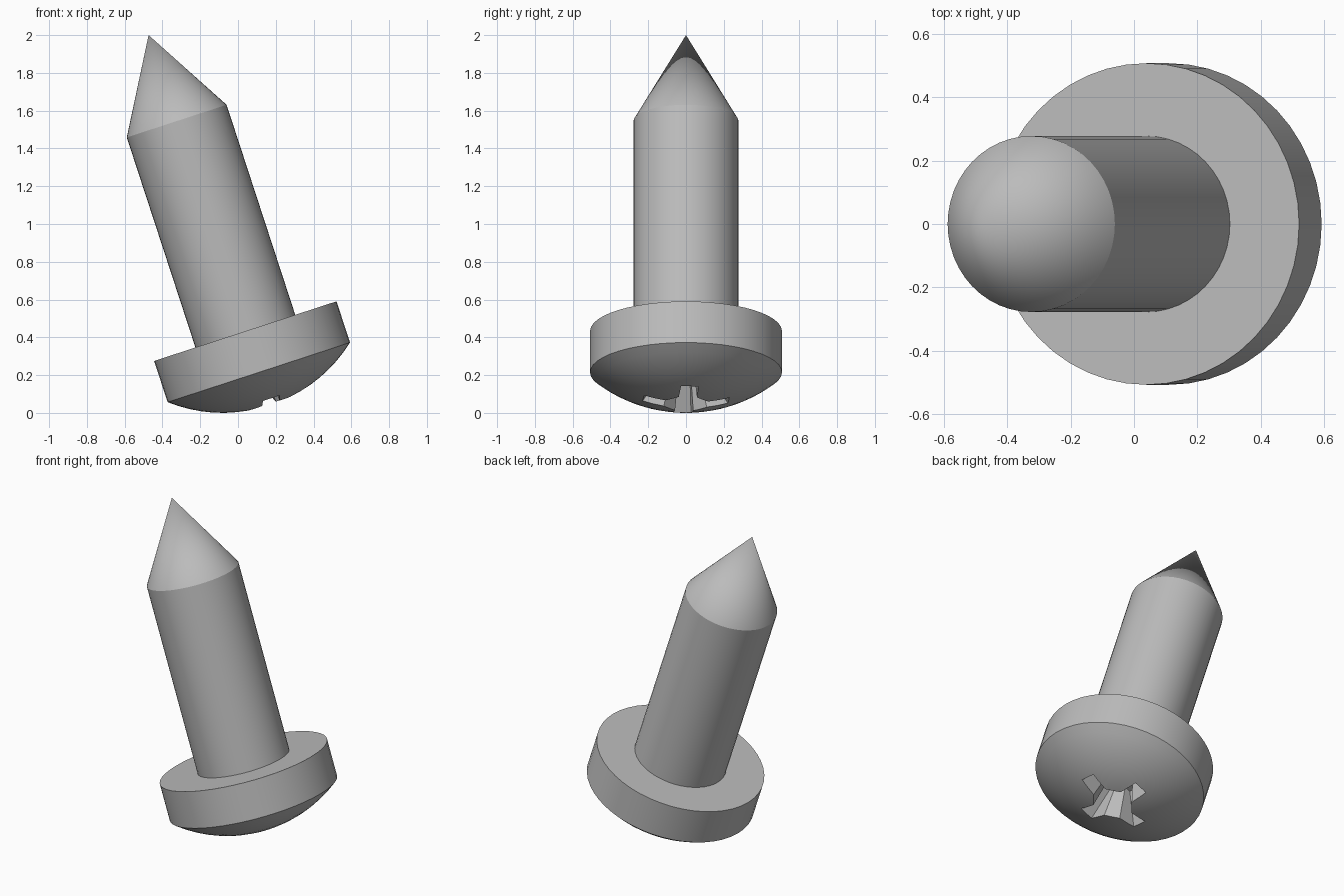
import bpy, bmesh, math
from mathutils import Matrix

cube = bpy.data.objects.get("Cube")
if cube:
    bpy.data.objects.remove(cube)

SEGMENTS = 48
TILT = Matrix.Translation((0.11, 0, 0.215)) @ Matrix.Rotation(math.radians(-18.1), 4, 'Y')

steel = bpy.data.materials.new("grey steel")
steel.use_nodes = True
steel.diffuse_color = (0.5, 0.5, 0.5, 1)
steel.node_tree.nodes["Principled BSDF"].inputs["Base Color"].default_value = (0.5, 0.5, 0.5, 1)


def make_object(name, bm):
    bmesh.ops.recalc_face_normals(bm, faces=bm.faces)
    mesh = bpy.data.meshes.new(name)
    bm.to_mesh(mesh)
    bm.free()
    mesh.materials.append(steel)
    obj = bpy.data.objects.new(name, mesh)
    bpy.context.collection.objects.link(obj)
    obj.matrix_world = TILT
    return obj


def lathe(name, profile):
    """Turn a closed (radius, height) profile around the screw axis."""
    bm = bmesh.new()
    verts = [bm.verts.new((r, 0, z)) for r, z in profile]
    edges = [bm.edges.new(pair) for pair in zip(verts, verts[1:])]
    bmesh.ops.spin(bm, geom=verts + edges, cent=(0, 0, 0), axis=(0, 0, 1),
                   angle=math.tau, steps=SEGMENTS, use_duplicate=False)
    bmesh.ops.remove_doubles(bm, verts=bm.verts, dist=0.0005)
    return make_object(name, bm)


def select_only(obj):
    bpy.ops.object.select_all(action='DESELECT')
    obj.select_set(True)
    bpy.context.view_layer.objects.active = obj


# Domed head: spherical cap, straight rim and flat shoulder
RADIUS, RIM, CENTRE = 0.791, 0.508, 0.606
sweep = math.asin(RIM / RADIUS)
dome = [(RADIUS * math.sin(sweep * i / 9), CENTRE - RADIUS * math.cos(sweep * i / 9))
        for i in range(10)]
head = lathe("head", dome + [(RIM, 0.229), (0, 0.229)])

# Shank with pointed tip
shank = lathe("shank", [(0, 0.2), (0.278, 0.2), (0.278, 1.399), (0, 1.878)])

# Tapered cross recess cut into the dome
bm = bmesh.new()
rings = []
for z, reach, half, corner in ((-0.25, 0.29, 0.055, 0.13), (0.03, 0.11, 0.03, 0.07)):
    ring = []
    for quarter in range(4):
        turn = Matrix.Rotation(quarter * math.pi / 2 + math.radians(5), 4, 'Z')
        for x, y in ((reach, -half), (reach, half), (corner, half), (half, corner)):
            v = bm.verts.new((x, y, z))
            v.co = turn @ v.co
            ring.append(v)
    # the last corner of each arm already meets the start of the next arm
    rings.append(ring)
low, high = rings
count = len(low)
for i in range(count):
    j = (i + 1) % count
    bm.faces.new((low[i], low[j], high[j], high[i]))
bm.faces.new(low)
bm.faces.new(high)
cutter = make_object("recess_cutter", bm)
cutter.hide_render = True

cut = head.modifiers.new("recess", 'BOOLEAN')
cut.operation = 'DIFFERENCE'
cut.solver = 'EXACT'
cut.object = cutter
select_only(head)
bpy.ops.object.modifier_apply(modifier=cut.name)
bpy.data.objects.remove(cutter)

# Smooth turned surfaces, crisp edges
for part in (head, shank):
    select_only(part)
    bpy.ops.object.shade_smooth_by_angle(angle=math.radians(24))
